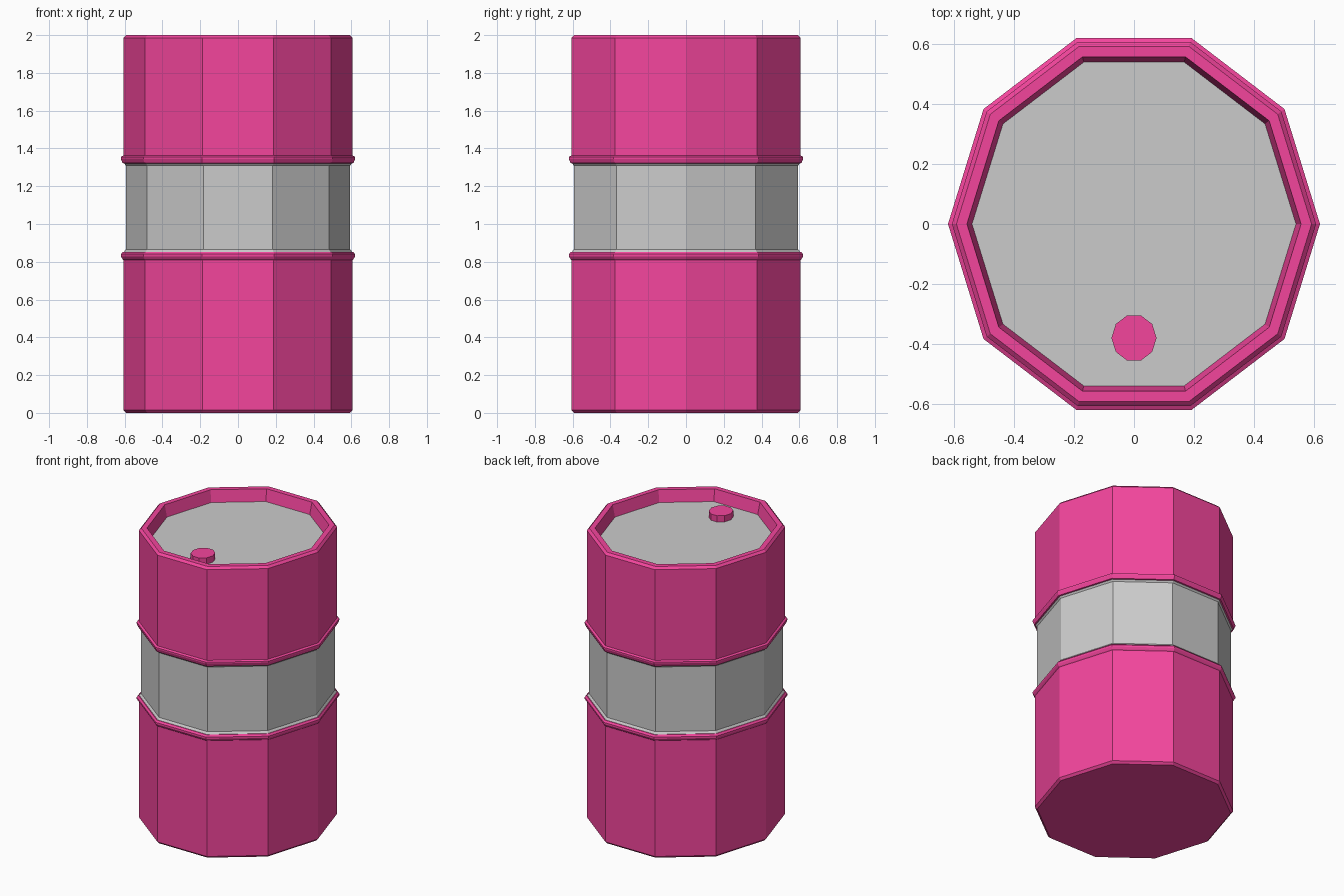
import bpy, bmesh
from math import sin, cos, pi

if "Cube" in bpy.data.objects:
    bpy.data.objects.remove(bpy.data.objects["Cube"])

SIDES = 10
Y_STRETCH = 1 / sin(2 * pi / 5)   # decagon stretched so its depth equals its width

red = bpy.data.materials.new("crimson")
red.diffuse_color = (0.9, 0.06, 0.335, 1)
red.use_nodes = True
red.node_tree.nodes["Principled BSDF"].inputs["Base Color"].default_value = red.diffuse_color


def lathe(name, profile, material=None, close_start=False, close_end=False, centre=(0, 0, 0)):
    """Turn (radius, z) points, listed bottom to top on the outside, into a ten-sided shell."""
    bm = bmesh.new()
    rings = []
    for r, z in profile:
        rings.append([bm.verts.new((r * cos(2 * pi * i / SIDES),
                                    r * sin(2 * pi * i / SIDES) * Y_STRETCH, z))
                      for i in range(SIDES)])
    for a, b in zip(rings, rings[1:]):
        for i in range(SIDES):
            j = (i + 1) % SIDES
            bm.faces.new((a[i], a[j], b[j], b[i]))
    if close_start:
        bm.faces.new(rings[0][::-1])
    if close_end:
        bm.faces.new(rings[-1])
    mesh = bpy.data.meshes.new(name)
    bm.to_mesh(mesh)
    bm.free()
    if material:
        mesh.materials.append(material)
    obj = bpy.data.objects.new(name, mesh)
    obj.location = centre
    bpy.context.collection.objects.link(obj)
    return obj


# lower red section with closed base and the lower hoop
lathe("lower_drum", [(0.592, 0), (0.607, 0.015), (0.607, 0.81), (0.612, 0.815),
                     (0.62, 0.828), (0.62, 0.84), (0.61, 0.852), (0.605, 0.852)],
      red, close_start=True)

# grey middle band, flared slightly where it meets the hoops
lathe("middle_band", [(0.605, 0.852), (0.594, 0.866), (0.594, 1.31), (0.603, 1.321)])

# upper red section: hoop, wall, bevelled rim and inside of the rim
lathe("upper_drum", [(0.603, 1.321), (0.612, 1.323), (0.62, 1.345), (0.62, 1.355),
                     (0.607, 1.362), (0.607, 1.985), (0.592, 2.0), (0.557, 2.0),
                     (0.54, 1.92)], red)

# recessed grey lid
lathe("lid", [(0.54, 1.92)], close_end=True)

# filler cap near the front edge
lathe("filler_cap", [(0.075, 1.92), (0.075, 1.963)], red, close_end=True, centre=(0, -0.38, 0))
